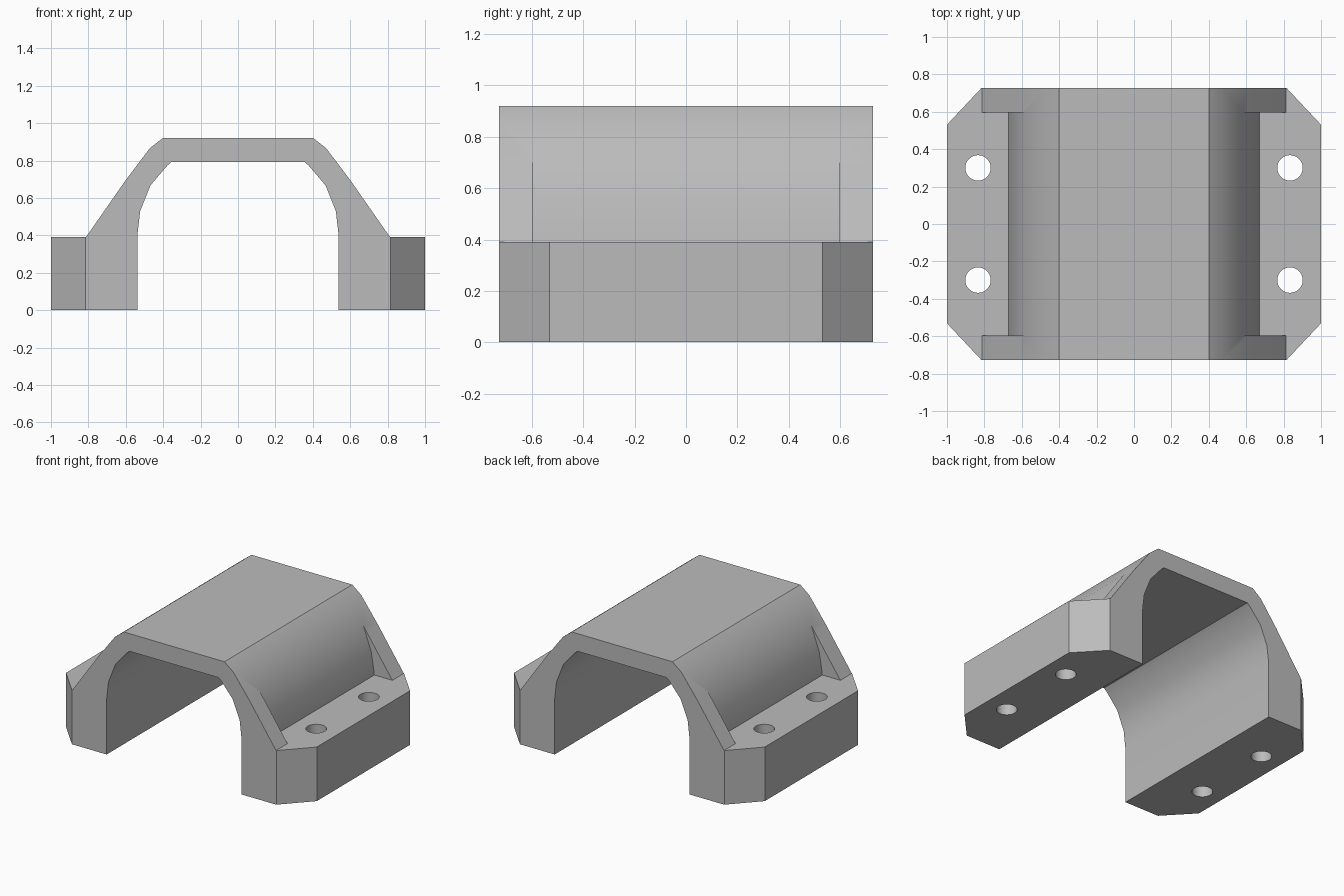
import bpy
import bmesh
from math import radians
from mathutils import Matrix

old = bpy.data.objects.get("Cube")
if old:
    bpy.data.objects.remove(old, do_unlink=True)

grey = bpy.data.materials.new("plain grey")
grey.use_nodes = True
colour = (0.5, 0.5, 0.5, 1)
grey.diffuse_color = colour
grey.node_tree.nodes["Principled BSDF"].inputs["Base Color"].default_value = colour

HALF_LEN = 0.728
FOOT_TOP = 0.39


def new_object(name, bm):
    bmesh.ops.recalc_face_normals(bm, faces=bm.faces)
    mesh = bpy.data.meshes.new(name)
    bm.to_mesh(mesh)
    bm.free()
    mesh.materials.append(grey)
    obj = bpy.data.objects.new(name, mesh)
    bpy.context.collection.objects.link(obj)
    return obj


def prism(name, points, low, high, axis):
    """Extrude a 2D outline along the y or z axis."""
    bm = bmesh.new()
    place = (lambda a, b: (a, low, b)) if axis == "y" else (lambda a, b: (a, b, low))
    face = bm.faces.new([bm.verts.new(place(a, b)) for a, b in points])
    ext = bmesh.ops.extrude_face_region(bm, geom=[face])
    verts = [v for v in ext["geom"] if isinstance(v, bmesh.types.BMVert)]
    step = high - low
    bmesh.ops.translate(bm, verts=verts, vec=(0, step, 0) if axis == "y" else (0, 0, step))
    return new_object(name, bm)


def cut(target, cutter):
    mod = target.modifiers.new("cut", "BOOLEAN")
    mod.operation = "DIFFERENCE"
    mod.solver = "EXACT"
    mod.object = cutter
    bpy.context.view_layer.objects.active = target
    bpy.ops.object.modifier_apply(modifier=mod.name)
    bpy.data.objects.remove(cutter, do_unlink=True)


# Arched body with its feet
outer = [(1, 0), (1, FOOT_TOP), (0.813, FOOT_TOP), (0.604, 0.69), (0.472, 0.865), (0.402, 0.92)]
inner = [(0.355, 0.793), (0.376, 0.775), (0.468, 0.667), (0.523, 0.53), (0.538, 0.4), (0.538, 0)]
mirrored = lambda pts: [(-x, z) for x, z in reversed(pts)]
bracket = prism("arched_bracket", outer + mirrored(outer) + mirrored(inner) + inner,
                -HALF_LEN, HALF_LEN, "y")

# Side pockets, leaving a rib at each end
pocket = [(0.67, FOOT_TOP), (0.645, 0.55), (0.572, 0.75), (1.1, 0.75), (1.1, FOOT_TOP)]
for s in (-1, 1):
    cut(bracket, prism("pocket_cutter", [(s * x, z) for x, z in pocket], -0.597, 0.597, "y"))

# Chamfered foot corners and bolt holes
corner = [(0.625, 0.93), (1.187, 0.332), (1.2, 0.93)]
for sx in (-1, 1):
    for sy in (-1, 1):
        cut(bracket, prism("corner_cutter", [(sx * x, sy * y) for x, y in corner], -0.1, 1.1, "z"))
        bm = bmesh.new()
        bmesh.ops.create_cone(bm, cap_ends=True, segments=40, radius1=0.068, radius2=0.068,
                              depth=1.5, matrix=Matrix.Translation((sx * 0.834, sy * 0.3, 0)))
        cut(bracket, new_object("hole_cutter", bm))

# Soft curves with crisp edges
bpy.ops.object.select_all(action="DESELECT")
bracket.select_set(True)
bpy.context.view_layer.objects.active = bracket
bpy.ops.object.shade_smooth_by_angle(angle=radians(30))
